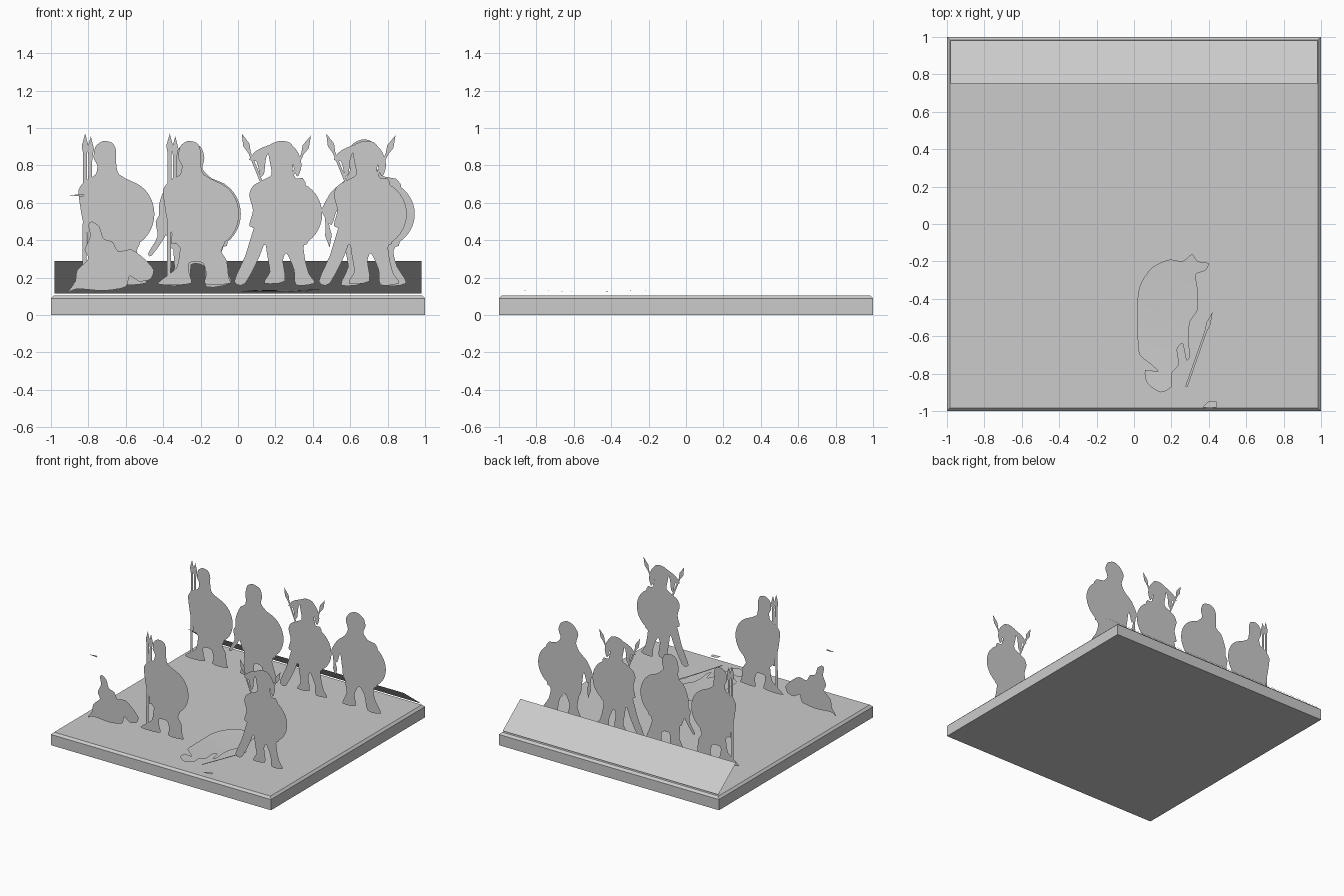
import bpy
import bmesh
from math import cos, sin, pi
from mathutils import Vector
from mathutils.geometry import delaunay_2d_cdt, interpolate_bezier

default_cube = bpy.data.objects.get("Cube")
if default_cube:
    bpy.data.objects.remove(default_cube, do_unlink=True)

# One plain grey for everything
grey = bpy.data.materials.new("plain grey")
grey.use_nodes = True
grey.diffuse_color = (0.6, 0.6, 0.6, 1)
grey.node_tree.nodes["Principled BSDF"].inputs["Base Color"].default_value = grey.diffuse_color


def add_object(name, bm, location=(0, 0, 0)):
    mesh = bpy.data.meshes.new(name)
    bm.to_mesh(mesh)
    bm.free()
    mesh.materials.append(grey)
    obj = bpy.data.objects.new(name, mesh)
    obj.location = location
    bpy.context.collection.objects.link(obj)
    return obj


# Outline helpers, all in hundredths of a unit
def rounded(points):
    """Soften a hand-drawn outline with a closed spline through its points."""
    pts = [Vector(p) for p in points]
    count = len(pts)
    outline = []
    for i, start in enumerate(pts):
        before, end, after = pts[i - 1], pts[(i + 1) % count], pts[(i + 2) % count]
        handle_a = start + (end - before) / 8
        handle_b = end - (after - start) / 8
        segment = interpolate_bezier(start, handle_a, handle_b, end, 4)
        outline += [p.to_2d() for p in segment[:-1]]
    return outline


def disc(x, z, rx, rz, sides=40):
    turns = [2 * pi * i / sides for i in range(sides)]
    return [Vector((x + rx * cos(t), z + rz * sin(t))) for t in turns]


def spear(tip, butt, shaft=1.0, blade=1.8, length=11):
    """A leaf-shaped blade on a thin shaft."""
    tip, butt = Vector(tip), Vector(butt)
    along = (butt - tip).normalized()
    side = Vector((-along.y, along.x))
    neck = tip + along * length
    belly = tip + along * length * 0.6
    return [tip, belly + side * blade, neck + side * shaft, butt + side * shaft,
            butt - side * shaft, neck - side * shaft, belly - side * blade]


def flat_cutout(name, shapes, place, location):
    """Merge overlapping outlines into one flat sheet."""
    verts, faces = [], []
    for shape in shapes:
        area = sum(a.cross(b) for a, b in zip(shape, shape[1:] + shape[:1]))
        ordered = shape if area > 0 else shape[::-1]
        faces.append(list(range(len(verts), len(verts) + len(ordered))))
        verts += [p * 0.01 for p in ordered]
    points, _, tris, _, _, sources = delaunay_2d_cdt(verts, [], faces, 0, 0.00001)
    bm = bmesh.new()
    corners = [bm.verts.new(place(p)) for p in points]
    for tri, source in zip(tris, sources):
        if source:
            bm.faces.new([corners[i] for i in tri])
    loose = [v for v in bm.verts if not v.link_faces]
    bmesh.ops.delete(bm, geom=loose, context="VERTS")
    return add_object(name, bm, location)


def upright(p):
    return (p.x, 0, p.y)


def lying(p):
    return (p.x, p.y, 0.06 * (p.y + 0.54) ** 2)


# Base slab with a chamfered top rim
bm = bmesh.new()
bmesh.ops.create_cube(bm, size=1)
for v in bm.verts:
    v.co = (v.co.x * 2, v.co.y * 2, (v.co.z + 0.5) * 0.105)
rim = [e for e in bm.edges if all(v.co.z > 0.1 for v in e.verts)]
bmesh.ops.bevel(bm, geom=rim, offset=0.017, segments=1, affect="EDGES")
add_object("base_slab", bm)

# Sloping panel along the back
bm = bmesh.new()
slope = [(-0.98, 0.75, 0.29), (0.98, 0.75, 0.29), (0.98, 0.98, 0.115), (-0.98, 0.98, 0.115)]
panel = bm.faces.new([bm.verts.new(p) for p in slope])
panel.normal_update()
if panel.normal.z < 0:
    panel.normal_flip()
add_object("back_slope", bm)

# Guard holding two upright spears beside a round shield
spear_guard = [
    rounded([(-32, 84), (-31, 90), (-27, 93), (-22, 92), (-20, 88), (-20, 82), (-19, 76),
             (-15, 73), (-5, 66), (-8, 38), (-30, 35), (-37, 48), (-39, 57), (-40, 67),
             (-36, 72), (-31, 75), (-30, 80)]),
    rounded([(-8, 40), (-9, 34), (-6, 29), (-5, 20), (-4, 17), (-13, 16), (-18, 17),
             (-17, 22), (-19, 28), (-26, 28), (-26, 22), (-25, 17), (-35, 16), (-43, 17),
             (-33, 25), (-31, 35), (-29, 40)]),
    disc(-16, 54, 16.5, 18),
    spear((-36.5, 97), (-37, 18)),
    spear((-33.5, 95.5), (-34.5, 38)),
]

# Guard with a shield and a lowered blade
blade_guard = [
    rounded([(-33, 84), (-31, 90), (-26, 92), (-20, 90), (-18, 84), (-19, 78), (-14, 73),
             (-5, 67), (-6, 37), (-33, 34), (-38, 42), (-42, 50), (-42, 60), (-38, 70),
             (-33, 74)]),
    rounded([(-8, 40), (-9, 33), (-6, 24), (-4, 17), (-17, 15), (-18, 26), (-25, 27),
             (-26, 17), (-38, 16), (-34, 25), (-33, 38)]),
    disc(-16, 54, 17.5, 18.5),
    rounded([(-39, 56), (-44, 50), (-43, 42), (-48, 33), (-46, 32), (-38, 44)]),
]

# Guard with a plumed helmet and two crossed spears
plumed_guard = [
    rounded([(16, 90), (22, 93), (28, 92), (31, 86), (29, 78), (31, 73), (36, 71), (37, 38),
             (16, 37), (10, 40), (9, 46), (6, 48), (8, 56), (6, 64), (8, 69), (13, 72),
             (18, 75), (17, 82)]),
    rounded([(35, 40), (35, 36), (36, 29), (38, 22), (41, 17), (31, 16), (30, 24), (26, 33),
             (24, 29), (25, 18), (14, 17), (17, 23), (16, 30), (16, 40)]),
    disc(27, 54, 18, 18),
    rounded([(18, 91), (10, 88), (6, 83), (10, 82), (12, 74), (14, 76), (15, 84)]),
    rounded([(28, 91), (32, 87), (34, 80), (32, 74), (30, 78)]),
    spear((2, 97), (13, 70), shaft=0.7),
    spear((39, 96), (27, 70), shaft=0.7),
    rounded([(10, 50), (14, 38), (4, 17), (-2, 18), (4, 32)]),
]

# Guard with a bent arm
arm_guard = [
    rounded([(58, 86), (62, 92), (68, 94), (74, 91), (76, 85), (74, 79), (78, 74), (87, 70),
             (86, 37), (58, 36), (55, 44), (53, 56), (50, 48), (46, 53), (45, 57), (50, 66),
             (57, 72), (60, 78)]),
    rounded([(84, 40), (83, 34), (85, 26), (90, 17), (78, 16), (75, 28), (70, 34), (66, 26),
             (67, 17), (55, 16), (59, 26), (58, 40)]),
    disc(76, 54, 18.5, 18),
    spear((49, 36), (47, 56)),
]

# Crouching guard with a spear point held ahead
crouching_guard = [
    rounded([(-80, 48), (-78, 50), (-74, 47), (-72, 41), (-67, 39), (-64, 34), (-57, 35),
             (-50, 30), (-45, 24), (-47, 19), (-53, 18), (-58, 21), (-60, 15), (-72, 13),
             (-86, 14), (-91, 12), (-87, 18), (-86, 24), (-80, 30), (-82, 35), (-79, 42)]),
    [Vector(p) for p in ((-90, 64), (-83, 63.3), (-82, 64), (-83, 64.7))],
]

# Fallen guard on the ground with a dropped spear and helmet
fallen_guard = [
    rounded([(2, -54), (2, -39), (4, -31), (10, -23), (19, -19), (26, -20), (31, -16),
             (34, -20), (40, -21), (38, -25), (33, -27), (34, -35), (34, -46), (30, -52),
             (29, -62), (30, -70), (28, -73), (26, -64), (23, -67), (24, -75), (20, -80),
             (20, -87), (14, -90), (7, -85), (6, -78), (13, -79), (9, -75), (3, -70),
             (2, -62)]),
    spear((42, -47), (28, -87), shaft=0.6, blade=1.2),
    rounded([(37, -98), (40, -95), (44, -95), (44, -98)]),
]

back_row, front_row = 0.57, -0.65
step = 0.452
flat_cutout("back_spear_guard", spear_guard, upright, (-step, back_row, 0))
flat_cutout("back_blade_guard", blade_guard, upright, (0, back_row, 0))
flat_cutout("back_plumed_guard", plumed_guard, upright, (0, back_row, 0))
flat_cutout("back_arm_guard", arm_guard, upright, (0, back_row, 0))
flat_cutout("front_spear_guard", spear_guard, upright, (0, front_row, 0))
flat_cutout("front_plumed_guard", plumed_guard, upright, (step, front_row, 0))
flat_cutout("crouching_guard", crouching_guard, upright, (0, front_row, 0))
flat_cutout("fallen_guard", fallen_guard, lying, (0, 0, 0.126))
